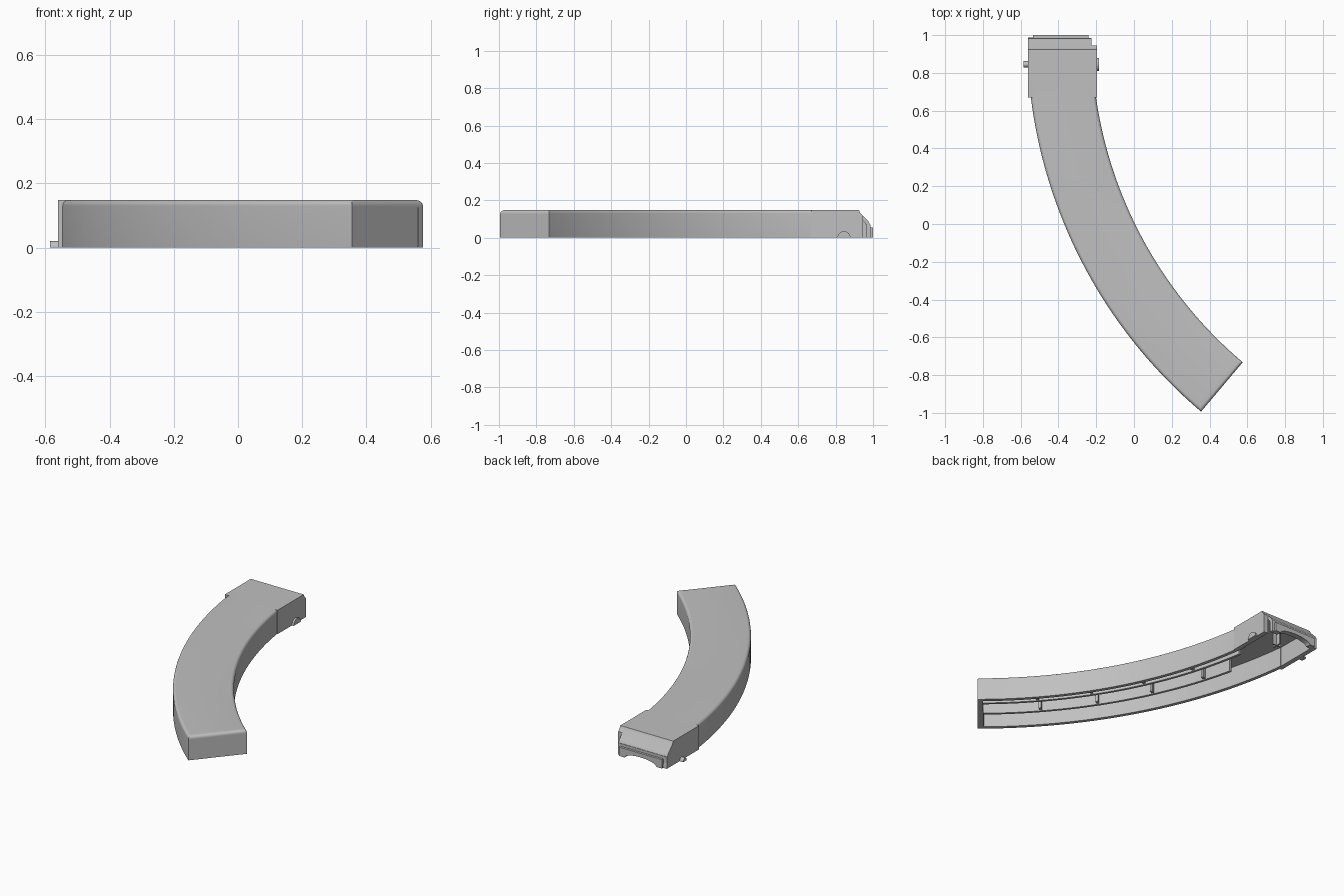
import bpy, bmesh, math

if "Cube" in bpy.data.objects:
    bpy.data.objects.remove(bpy.data.objects["Cube"], do_unlink=True)

grey = bpy.data.materials.new("plain_grey")
grey.use_nodes = True
grey.diffuse_color = (0.53, 0.53, 0.53, 1)
grey.node_tree.nodes["Principled BSDF"].inputs["Base Color"].default_value = (0.53, 0.53, 0.53, 1)

CX, CY = 2.032, 0.991          # centre of the bend
R_IN, R_OUT = 2.256, 2.598     # inner and outer radius of the bend
START, END = 6.5, 49.8         # bend angles in degrees
TOP, ROOF, WALL, FILLET = 0.148, 0.125, 0.022, 0.018


def build(name, rings, closed_caps=True):
    """Skin a list of equal rings into a capped solid."""
    bm = bmesh.new()
    rows = [[bm.verts.new(p) for p in ring] for ring in rings]
    n = len(rows[0])
    for a, b in zip(rows, rows[1:]):
        for i in range(n):
            j = (i + 1) % n
            bm.faces.new((a[i], a[j], b[j], b[i]))
    bm.faces.new(rows[0])
    bm.faces.new(rows[-1][::-1])
    bmesh.ops.recalc_face_normals(bm, faces=bm.faces)
    mesh = bpy.data.meshes.new(name)
    bm.to_mesh(mesh)
    bm.free()
    mesh.materials.append(grey)
    ob = bpy.data.objects.new(name, mesh)
    bpy.context.collection.objects.link(ob)
    bpy.ops.object.select_all(action='DESELECT')
    ob.select_set(True)
    bpy.context.view_layer.objects.active = ob
    bpy.ops.object.shade_smooth_by_angle(angle=math.radians(32))
    return ob


def on_bend(r, deg, z):
    a = math.radians(deg)
    return (CX - r * math.cos(a), CY - r * math.sin(a), z)


def sweep(name, profile, a0, a1, steps=40, round_end=False):
    """Sweep an (r, z) profile along the bend."""
    angles = [a0 + (a1 - a0) * i / steps for i in range(steps + 1)]
    reach = math.degrees(FILLET / R_OUT)
    if round_end:
        angles = [a for a in angles if a < a1 - reach]
        angles += [a1 - reach * (1 - math.sin(math.radians(t))) for t in range(0, 91, 15)]
    rings = []
    for a in angles:
        cap = TOP
        if round_end and a > a1 - reach:
            t = min(1, (a - a1 + reach) / reach)
            cap = TOP - FILLET * (1 - math.sqrt(max(0, 1 - t * t)))
        rings.append([on_bend(r, a, min(z, cap)) for r, z in profile])
    return build(name, rings)


def prism(name, pts, axis, a, b):
    """Extrude a flat outline along x, y or z."""
    place = {'x': lambda u, v, w: (w, u, v),
             'y': lambda u, v, w: (u, w, v),
             'z': lambda u, v, w: (u, v, w)}[axis]
    return build(name, [[place(u, v, w) for u, v in pts] for w in (a, b)])


def box(name, x0, x1, y0, y1, z0, z1):
    return prism(name, [(x0, y0), (x1, y0), (x1, y1), (x0, y1)], 'z', z0, z1)


# Curved body: open-bottomed shell with rounded upper edges
corner = [(FILLET * (1 - math.cos(math.radians(t))), TOP - FILLET * (1 - math.sin(math.radians(t))))
          for t in range(0, 91, 15)]
profile = [(R_OUT, 0)]
profile += [(R_OUT - d, z) for d, z in corner]
profile += [(R_IN + d, z) for d, z in reversed(corner)]
profile += [(R_IN, 0), (R_IN + WALL, 0), (R_IN + WALL, ROOF), (R_OUT - WALL, ROOF), (R_OUT - WALL, 0)]
sweep("curved_shell", profile, START, END, 48, True)


def bar(name, r0, r1, z0, z1, a0, a1, steps=40):
    return sweep(name, [(r0, z0), (r1, z0), (r1, z1), (r0, z1)], a0, a1, steps)


# Closed far end
bar("end_wall", R_IN + 0.01, R_OUT - 0.01, 0, ROOF + 0.003, END - 0.8, END - 0.01, 2)

# Lengthwise rails under the roof, with small gussets beside them
width = R_OUT - R_IN
for i, (f, a0) in enumerate([(0.40, 13), (0.75, 9), (0.89, 9)]):
    r = R_OUT - f * width
    bar(f"guide_rail_{i + 1}", r - 0.008, r + 0.008, 0.02, ROOF + 0.01, a0, END - 0.4)
    if i < 2:
        for k, a in enumerate((17, 25, 33, 41)):
            bar(f"rail_gusset_{i + 1}_{k + 1}", r - 0.035, r, 0.025, ROOF + 0.01, a, a + 0.35, 1)

# Straight neck: roof, side walls and sloped mouth
XL, XR, Y0 = -0.56, -0.197, 0.67
box("neck_roof", XL, XR, Y0, 0.92, ROOF, TOP)
slope = [(0.925, TOP), (0.932, 0.132), (0.975, 0.088), (0.984, 0.07)]
prism("neck_wall_right", [(Y0, 0), (Y0, TOP)] + slope + [(0.988, 0)], 'x', XL, XL + 0.03)
prism("neck_wall_left", [(Y0, 0), (Y0, TOP), (0.925, TOP), (0.932, 0.132), (0.945, 0.119), (0.945, 0)],
      'x', XR - 0.028, XR)
prism("mouth_slope", slope + [(0.962, 0.07), (0.955, 0.083), (0.915, ROOF), (0.915, TOP)],
      'x', XL, XR - 0.028)

# Mouth lip with an arched lower edge
MID, HALF = -0.388, 0.11
arch = [(MID + HALF * math.cos(math.radians(t)), 0.03 * math.sin(math.radians(t))) for t in range(0, 181, 15)]
prism("mouth_panel", [(XL, 0), (XL, 0.072), (-0.225, 0.072), (-0.225, 0)] + arch, 'y', 0.965, 0.986)
prism("mouth_lip", [(-0.535, 0), (-0.535, 0.055), (-0.24, 0.055), (-0.24, 0)] + arch, 'y', 0.984, 1.0)

# Half-round locating nubs on both sides of the neck


def nub(name, y, radius, height, x0, x1):
    pts = [(y + radius * math.cos(math.radians(t)), height * math.sin(math.radians(t)))
           for t in range(0, 181, 15)]
    prism(name, pts, 'x', x0, x1)


nub("nub_left", 0.845, 0.035, 0.035, XR - 0.01, -0.185)
nub("nub_right", 0.845, 0.017, 0.02, -0.585, XL + 0.01)

# Cross-shaped post inside the neck
box("post_blade_a", -0.41, -0.35, 0.836, 0.844, 0.02, ROOF + 0.01)
box("post_blade_b", -0.384, -0.376, 0.81, 0.87, 0.02, ROOF + 0.01)
